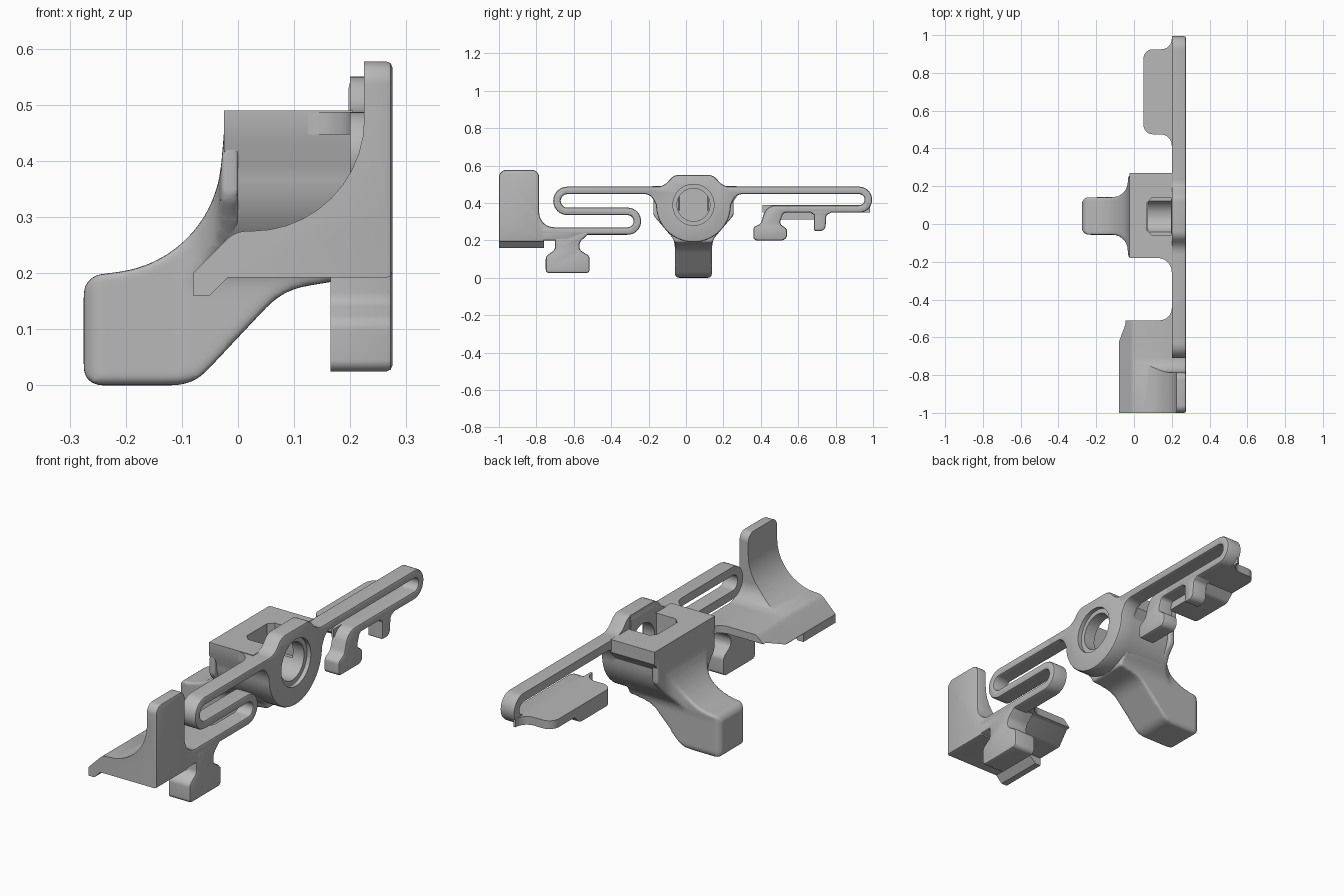
import bpy, bmesh, math
from mathutils import Vector

if "Cube" in bpy.data.objects:
    bpy.data.objects.remove(bpy.data.objects["Cube"], do_unlink=True)

grey = bpy.data.materials.new("plain grey")
grey.use_nodes = True
grey.diffuse_color = (0.48, 0.48, 0.48, 1)
grey.node_tree.nodes["Principled BSDF"].inputs["Base Color"].default_value = (0.48, 0.48, 0.48, 1)

BACK, FACE = 0.2, 0.275          # depth range of the flat plate


def rounded(points, closed=True):
    """Replace each (u, v, radius) corner by an arc."""
    out, n = [], len(points)
    for i, p in enumerate(points):
        c = Vector(p[:2])
        r = p[2] if len(p) > 2 else 0
        if r == 0 or (not closed and i in (0, n - 1)):
            out.append(c)
            continue
        a = (Vector(points[i - 1][:2]) - c).normalized()
        b = (Vector(points[(i + 1) % n][:2]) - c).normalized()
        half = a.angle(b) / 2
        mid = c + (a + b).normalized() * (r / math.sin(half))
        start = c + a * (r / math.tan(half)) - mid
        end = c + b * (r / math.tan(half)) - mid
        sweep = math.atan2(start.x * end.y - start.y * end.x, start.dot(end))
        steps = max(3, round(abs(sweep) / math.radians(9)))
        for k in range(steps + 1):
            t = sweep * k / steps
            out.append(mid + Vector((start.x * math.cos(t) - start.y * math.sin(t),
                                     start.x * math.sin(t) + start.y * math.cos(t))))
    clean = []
    for p in out:
        if not clean or (p - clean[-1]).length > 1e-4:
            clean.append(p)
    return clean


def prism(name, outline, axis, lo, hi):
    """Extrude an outline along one axis."""
    place = {"x": lambda p, d: (d, p.x, p.y),
             "y": lambda p, d: (p.x, d, p.y),
             "z": lambda p, d: (p.x, p.y, d)}[axis]
    bm = bmesh.new()
    face = bm.faces.new([bm.verts.new(place(p, lo)) for p in outline])
    ext = bmesh.ops.extrude_face_region(bm, geom=[face])
    shift = Vector(place(Vector((0, 0)), hi - lo))
    bmesh.ops.translate(bm, vec=shift, verts=[g for g in ext["geom"] if isinstance(g, bmesh.types.BMVert)])
    bmesh.ops.recalc_face_normals(bm, faces=bm.faces)
    mesh = bpy.data.meshes.new(name)
    bm.to_mesh(mesh)
    bm.free()
    mesh.materials.append(grey)
    ob = bpy.data.objects.new(name, mesh)
    bpy.context.collection.objects.link(ob)
    return ob


def activate(ob):
    bpy.ops.object.select_all(action="DESELECT")
    ob.select_set(True)
    bpy.context.view_layer.objects.active = ob


def combine(ob, tool, operation):
    mod = ob.modifiers.new("bool", "BOOLEAN")
    mod.operation, mod.object, mod.solver = operation, tool, "EXACT"
    activate(ob)
    bpy.ops.object.modifier_apply(modifier=mod.name)
    bpy.data.objects.remove(tool, do_unlink=True)


def chamfer(ob, width=0.01):
    """Break the edges around the flat +x face."""
    bm = bmesh.new()
    bm.from_mesh(ob.data)
    rim = [e for e in bm.edges if all(v.co.x > FACE - 1e-4 for v in e.verts)
           and len(e.link_faces) == 2 and any(f.normal.x < 0.7 for f in e.link_faces)]
    bmesh.ops.bevel(bm, geom=rim, offset=width, segments=2, profile=0.5,
                    affect="EDGES", clamp_overlap=False)
    bm.to_mesh(ob.data)
    bm.free()


def finish(ob, angle=30):
    activate(ob)
    bpy.ops.object.shade_smooth_by_angle(angle=math.radians(angle))


def plate(name, points, lo=BACK):
    ob = prism(name, rounded(points), "x", lo, FACE)
    chamfer(ob)
    finish(ob)


def strip(name, path, thickness=0.04):
    """A flat band that follows a path in the plate plane."""
    pts = rounded(path, closed=False)
    left, right = [], []
    for i, p in enumerate(pts):
        d = (pts[min(i + 1, len(pts) - 1)] - pts[max(i - 1, 0)]).normalized()
        side = Vector((-d.y, d.x)) * thickness / 2
        left.append(p + side)
        right.append(p - side)
    ob = prism(name, left + right[::-1], "x", BACK, FACE)
    chamfer(ob)
    finish(ob)


# Folded spring arms
strip("left_spring_arm", [(0.22, 0.467), (0.975, 0.467, 0.0495), (0.975, 0.368, 0.0495), (0.55, 0.368)])
strip("right_spring_arm", [(-0.15, 0.467), (-0.69, 0.467, 0.056), (-0.69, 0.355, 0.056),
                           (-0.26, 0.355, 0.0525), (-0.26, 0.25, 0.0525), (-0.78, 0.25)])

# Hub: ring plate and the block behind it
CY, CZ, R = 0.04, 0.39, 0.2
bowl = [(CY + R * math.cos(t), CZ - R * math.sin(t)) for t in (math.pi * k / 28 for k in range(29))]
ring = prism("hub_ring", rounded([(-0.3, 0.487), (-0.12, 0.487, 0.08), (-0.065, 0.55, 0.06),
                                  (0.145, 0.55, 0.06), (0.2, 0.487, 0.08), (0.38, 0.487),
                                  (0.36, 0.447), (0.27, 0.447, 0.05)] + bowl
                                 + [(-0.19, 0.447, 0.05), (-0.28, 0.447)]), "x", BACK, FACE)
chamfer(ring)
block = prism("hub_block", rounded([(-0.18, 0.49), (0.27, 0.49), (0.27, 0.43)] + bowl + [(-0.18, 0.43)]),
              "x", -0.025, BACK + 0.005)


def circle(radius):
    return [Vector((CY + radius * math.cos(t), CZ + radius * math.sin(t)))
            for t in (math.tau * k / 48 for k in range(48))]


slot = [(0.07, -0.035), (0.095, -0.06), (0.197, -0.06), (0.197, 0.14), (0.095, 0.14), (0.07, 0.115)]
ramp = prism("hub_ramp", rounded([(0.13, 0.48), (0.13, 0.49), (0.2, 0.49, 0.058), (0.2, 0.55),
                                  (0.205, 0.55), (0.205, 0.48)]), "y", -0.05, 0.13)
for part in (block, ring, ramp):
    combine(part, prism("bore_cutter", circle(0.088), "x", 0.075, 0.4), "DIFFERENCE")
    if part is ring:
        combine(part, prism("rim_cutter", circle(0.11), "x", 0.255, 0.4), "DIFFERENCE")
    else:
        combine(part, prism("slot_cutter", rounded(slot), "z", CZ - 0.03, 0.7), "DIFFERENCE")
    finish(part)

# Web that blends the block into the right arm
finish(prism("hub_web", rounded([(0.1, -0.17), (0.1, -0.18), (0.2, -0.18, 0.075), (0.2, -0.29),
                                 (0.21, -0.29), (0.21, -0.17)]), "z", 0.447, 0.487))

# Thumb lever: side profile trimmed by its end and plan outlines
lever = prism("thumb_lever", rounded([(-0.275, 0, 0.03), (-0.08, 0, 0.08), (0.08, 0.17, 0.12), (0.2, 0.19),
                                      (0.2, 0.25), (0.0, 0.26), (0.0, 0.47), (-0.025, 0.47), (-0.025, 0.45),
                                      (-0.045, 0.22, 0.21), (-0.275, 0.195, 0.035)]), "y", -0.4, 0.4)
combine(lever, prism("end_mask", rounded([(-0.06, -0.005, 0.03), (-0.06, 0.2, 0.08), (-0.18, 0.34, 0.05),
                                          (-0.18, 0.5), (0.26, 0.5), (0.26, 0.34, 0.05), (0.14, 0.2, 0.08),
                                          (0.14, -0.005, 0.03)]), "x", -0.5, 0.5), "INTERSECT")
combine(lever, prism("plan_mask", rounded([(-0.278, -0.057, 0.04), (-0.04, -0.057, 0.08), (-0.03, -0.175),
                                           (0.25, -0.175), (0.25, 0.255), (-0.03, 0.255), (-0.04, 0.142, 0.08),
                                           (-0.278, 0.142, 0.04)]), "z", -0.2, 0.8), "INTERSECT")
remesh = lever.modifiers.new("even_mesh", "REMESH")
remesh.mode, remesh.voxel_size = "VOXEL", 0.007
soften = lever.modifiers.new("soften", "SMOOTH")
soften.iterations = 8
activate(lever)
for mod in ("even_mesh", "soften"):
    bpy.ops.object.modifier_apply(modifier=mod)
finish(lever, 60)

# Curved saddle with upright panel
saddle = prism("saddle", rounded([(-0.08, 0.16), (-0.05, 0.16), (-0.018, 0.192), (FACE, 0.192), (FACE, 0.7),
                                  (0.225, 0.7), (0.225, 0.275, 0.2), (-0.005, 0.275, 0.05), (-0.08, 0.2)]),
               "y", -1, -0.4)
combine(saddle, prism("panel_mask", rounded([(-1.1, 0.1), (-1.1, 0.3), (-1, 0.3), (-1, 0.577, 0.04),
                                             (-0.785, 0.577, 0.04), (-0.785, 0.27, 0.08), (-0.3, 0.27),
                                             (-0.3, 0.235), (-0.53, 0.235, 0.05), (-0.63, 0.198, 0.05),
                                             (-0.76, 0.198), (-0.76, 0.1)]), "x", -0.5, 0.5), "INTERSECT")
combine(saddle, prism("plan_mask", rounded([(-0.084, -1.1), (-0.084, -0.51, 0.05), (0.2, -0.51, 0.065),
                                            (0.2, -0.43), (0.3, -0.43), (0.3, -1.1)]), "z", 0, 1), "INTERSECT")
chamfer(saddle)
finish(saddle)

# Clip foot under the saddle
plate("clip_foot", [(-0.7, 0.25), (-0.7, 0.15, 0.03), (-0.75, 0.115, 0.03), (-0.75, 0.025, 0.02),
                    (-0.515, 0.025, 0.02), (-0.515, 0.115, 0.03), (-0.57, 0.15, 0.03),
                    (-0.57, 0.19, 0.04), (-0.52, 0.235), (-0.52, 0.25)], 0.165)

# Hook and small catch on the left arm
plate("hook", [(0.6, 0.388), (0.43, 0.388, 0.07), (0.4, 0.29, 0.03), (0.36, 0.27, 0.02), (0.36, 0.2, 0.02),
               (0.54, 0.2, 0.03), (0.54, 0.26, 0.02), (0.5, 0.29, 0.02), (0.52, 0.348, 0.02), (0.6, 0.348)])
plate("catch", [(0.65, 0.36), (0.685, 0.335, 0.01), (0.685, 0.25, 0.01), (0.745, 0.25, 0.03),
                (0.75, 0.335, 0.02), (0.8, 0.36)])

# Finger pad behind the left arm, with its thicker underside
outline = [(0.05, 0.475, 0.05), (0.05, 0.925, 0.05), (0.2, 0.925, 0.055), (0.2, 0.985),
           (0.21, 0.985), (0.21, 0.41), (0.2, 0.41), (0.2, 0.475, 0.06)]
finish(prism("finger_pad", rounded(outline), "z", 0.349, 0.388))
rib = prism("pad_rib", rounded([(0.45, 0.36), (0.5, 0.312, 0.03), (0.72, 0.312, 0.03), (0.77, 0.36)]),
            "x", 0.0, 0.21)
combine(rib, prism("pad_mask", rounded(outline), "z", 0.2, 0.5), "INTERSECT")
finish(rib)
